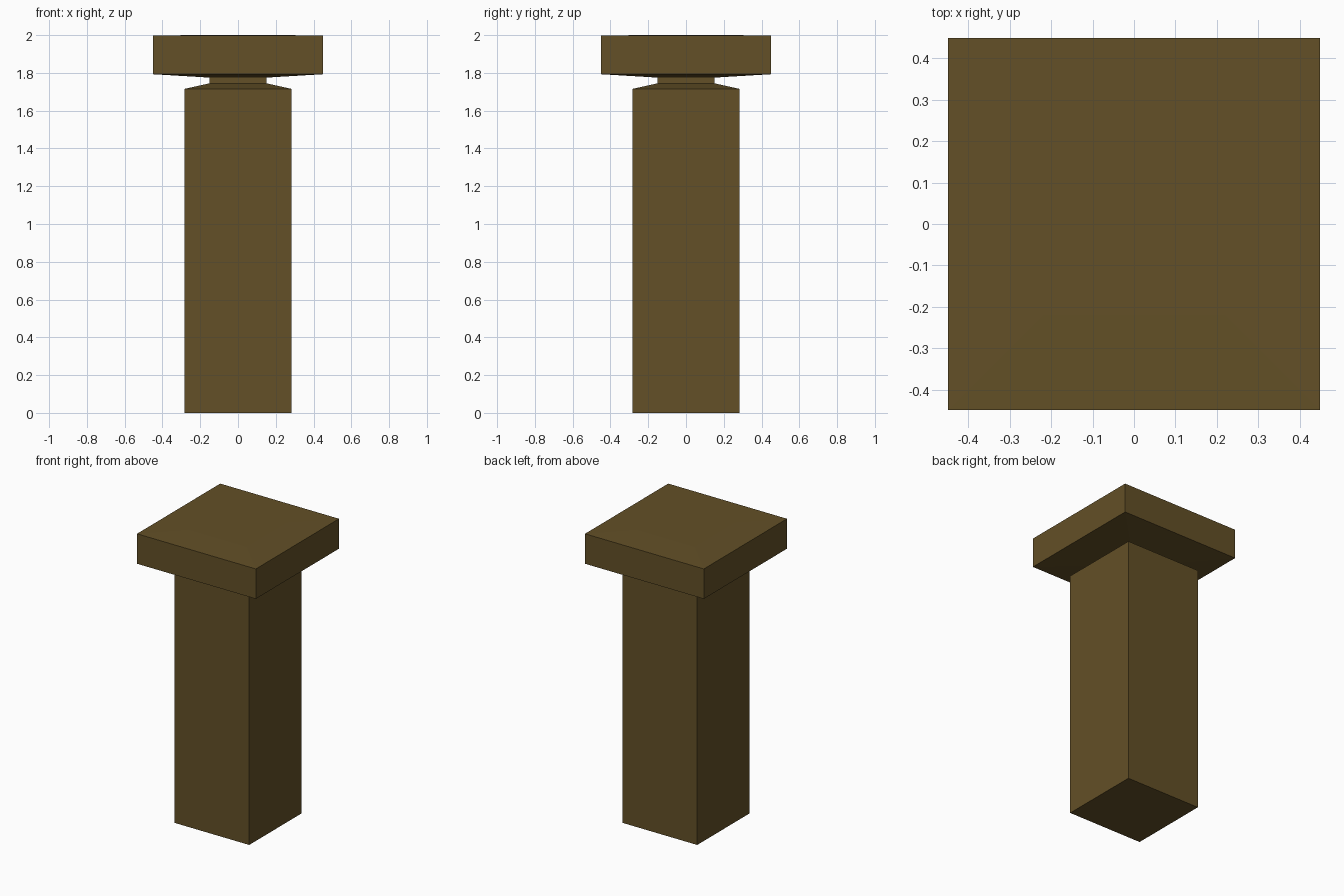
import bpy, bmesh

if "Cube" in bpy.data.objects:
    bpy.data.objects.remove(bpy.data.objects["Cube"])

# Single brown colour
brown = bpy.data.materials.new("dark_olive_brown")
brown.diffuse_color = (0.125, 0.08, 0.02, 1)
brown.use_nodes = True
brown.node_tree.nodes["Principled BSDF"].inputs["Base Color"].default_value = brown.diffuse_color


def square_stack(name, profile):
    """Closed square solid from (half width, height) levels."""
    bm = bmesh.new()
    rings = [[bm.verts.new((sx * w, sy * w, z))
              for sx, sy in ((-1, -1), (1, -1), (1, 1), (-1, 1))]
             for w, z in profile]
    for a, b in zip(rings, rings[1:]):
        for i in range(4):
            j = (i + 1) % 4
            bm.faces.new((a[i], a[j], b[j], b[i]))
    bm.faces.new(rings[0][::-1])
    bm.faces.new(rings[-1])
    mesh = bpy.data.meshes.new(name)
    bm.to_mesh(mesh)
    bm.free()
    mesh.materials.append(brown)
    obj = bpy.data.objects.new(name, mesh)
    bpy.context.collection.objects.link(obj)
    return obj


# Post, sloped shoulder, narrow neck and slab cap in one continuous shell
square_stack("post_with_cap", [
    (0.284, 0.0), (0.284, 1.715),
    (0.15, 1.745), (0.15, 1.775),
    (0.45, 1.793), (0.45, 1.998), (0.22, 2.0),
])
